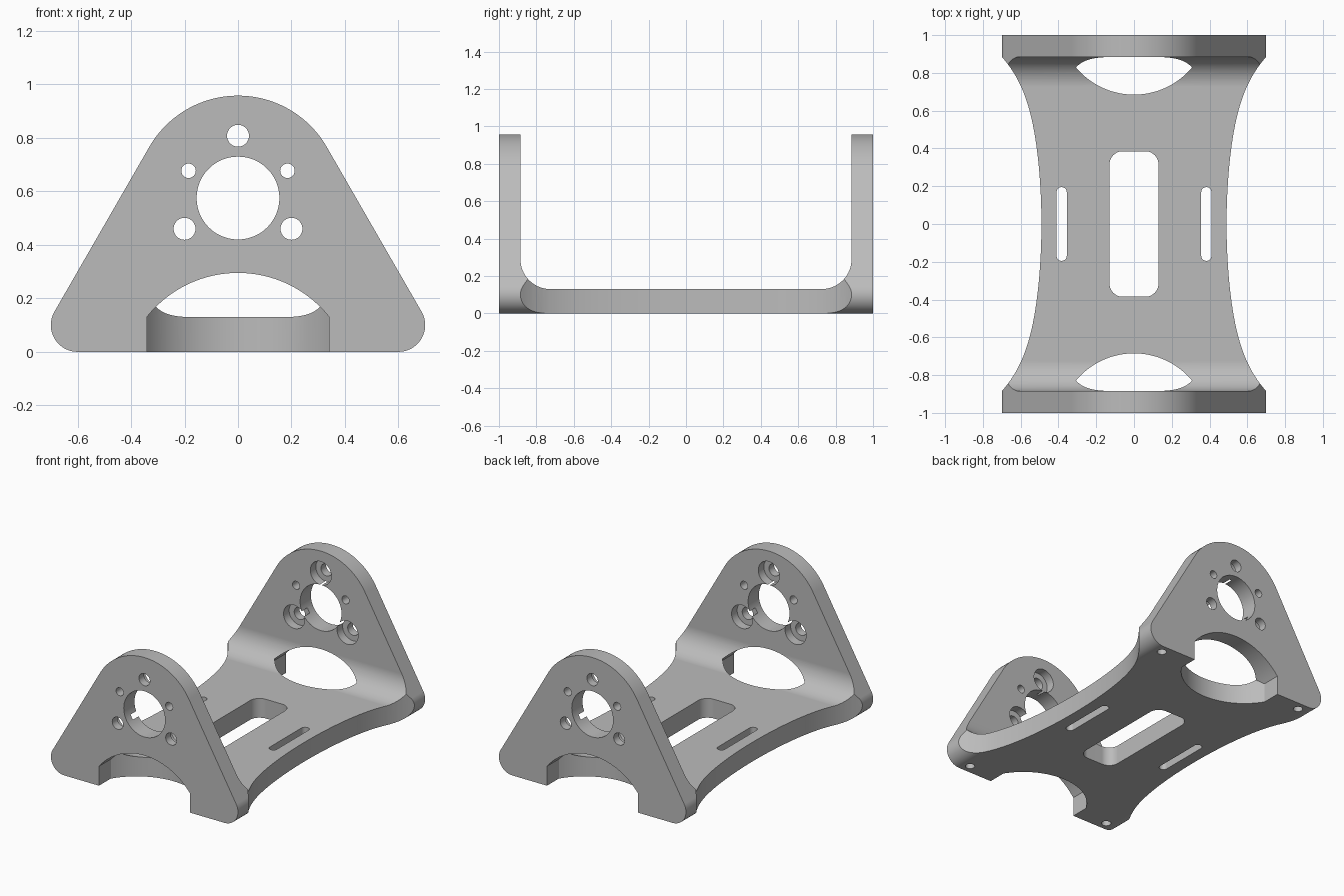
import bpy
import bmesh
from math import sin, cos, radians, sqrt
from mathutils import Vector

cube = bpy.data.objects.get("Cube")
if cube:
    bpy.data.objects.remove(cube, do_unlink=True)

grey = bpy.data.materials.new("plain_grey")
grey.use_nodes = True
colour = (0.5, 0.5, 0.5, 1)
grey.diffuse_color = colour
grey.node_tree.nodes["Principled BSDF"].inputs["Base Color"].default_value = colour

# Where profile coordinates (u, v) and depth w go for each extrusion axis
PLACE = {
    "x": lambda u, v, w: (w, u, v),
    "y": lambda u, v, w: (u, w, v),
    "z": lambda u, v, w: (u, v, w),
}


def prism(name, points, axis, low, high):
    """Extrude a closed profile along an axis."""
    bm = bmesh.new()
    face = bm.faces.new([bm.verts.new(PLACE[axis](u, v, low)) for u, v in points])
    side = bmesh.ops.extrude_face_region(bm, geom=[face])["geom"]
    offset = Vector(PLACE[axis](0, 0, high - low))
    bmesh.ops.translate(bm, vec=offset, verts=[g for g in side if isinstance(g, bmesh.types.BMVert)])
    bmesh.ops.recalc_face_normals(bm, faces=bm.faces)
    mesh = bpy.data.meshes.new(name)
    bm.to_mesh(mesh)
    bm.free()
    obj = bpy.data.objects.new(name, mesh)
    mesh.materials.append(grey)
    bpy.context.collection.objects.link(obj)
    return obj


def arc(cu, cv, r, start, end, steps=24):
    angles = [radians(start + (end - start) * i / steps) for i in range(steps + 1)]
    return [(cu + r * cos(a), cv + r * sin(a)) for a in angles]


def circle(cu, cv, r, steps=48):
    return arc(cu, cv, r, 0, 360, steps)[:-1]


def rounded_slot(cx, half_x, half_y, r):
    """Rectangle with rounded corners; the tiny inset keeps full ends clean."""
    dx, dy = max(half_x - r, 0.0005), half_y - r
    corners = [(dx, dy), (-dx, dy), (-dx, -dy), (dx, -dy)]
    points = []
    for i, (x, y) in enumerate(corners):
        points += arc(cx + x, y, r, 90 * i, 90 * i + 90, 12)
    return points


def combine(target, tool, operation):
    """Apply a boolean and discard the tool."""
    mod = target.modifiers.new("shape", "BOOLEAN")
    mod.operation, mod.solver, mod.object = operation, "EXACT", tool
    bpy.context.view_layer.objects.active = target
    bpy.ops.object.modifier_apply(modifier=mod.name)
    bpy.data.objects.remove(tool, do_unlink=True)


def mirrored(half):
    return half + [(-u, v) for u, v in reversed(half)]


# U-shaped side profile with inner fillets
INNER, FLOOR, FILLET = 0.885, 0.13, 0.16
u_half = [(1, -0.1), (1, 1.1), (INNER, 1.1)]
u_half += arc(INNER - FILLET, FLOOR + FILLET, FILLET, 0, -90)
bracket = prism("bracket", mirrored(u_half), "x", -0.9, 0.9)

# Rounded triangular outline seen from the front
triangle_half = arc(0.6, 0.1, 0.1, -90, 30) + arc(0, 0.575, 0.383, 30, 88, 30)
combine(bracket, prism("triangle", mirrored(triangle_half), "y", -1.2, 1.2), "INTERSECT")

# Waisted outline seen from above
waist = []
for i in range(-30, 31):
    y = INNER * i / 30
    waist.append((0.49 + 0.15 * y ** 2 + 0.192 * y ** 6, y))
plan_half = [(0.8, -1.1), (0.8, -INNER)] + waist + [(0.8, INNER), (0.8, 1.1)]
combine(bracket, prism("waist", mirrored(plan_half), "z", -0.3, 1.3), "INTERSECT")

# Arched openings through the foot of each end plate
HALF = 0.34
arch_r, arch_z = 0.435, -0.14
bow_r, bow_y = 0.4, 1.085
arch_half = [(HALF, -0.2)]
for i in range(25):
    x = HALF * (1 - i / 24.5)
    arch_half.append((x, arch_z + sqrt(arch_r ** 2 - x ** 2)))
for side in (-1, 1):
    bow_half = [(HALF, side * 1.1)]
    for i in range(25):
        x = HALF * (1 - i / 24.5)
        bow_half.append((x, side * (bow_y - sqrt(bow_r ** 2 - x ** 2))))
    opening = prism("opening", mirrored(bow_half), "z", -0.1, 0.6)
    low, high = sorted((side * 0.4, side * 1.3))
    combine(opening, prism("arch", mirrored(arch_half), "y", low, high), "INTERSECT")
    combine(bracket, opening, "DIFFERENCE")

# Large bore and small pin holes through both plates
holes = [(0, 0.575, 0.155), (0.185, 0.677, 0.027), (-0.185, 0.677, 0.027)]
bolts = [(0, 0.808), (0.2, 0.46), (-0.2, 0.46)]
holes += [(x, z, 0.041) for x, z in bolts]
for x, z, r in holes:
    combine(bracket, prism("hole", circle(x, z, r), "y", -1.2, 1.2), "DIFFERENCE")

# Counterbores on the inner faces
for x, z in bolts:
    combine(bracket, prism("counterbore", circle(x, z, 0.079), "y", -0.945, 0.945), "DIFFERENCE")

# Slots in the floor
for cx, half_x, half_y, r in [(0, 0.13, 0.385, 0.07), (0.383, 0.027, 0.195, 0.0265), (-0.383, 0.027, 0.195, 0.0265)]:
    combine(bracket, prism("slot", rounded_slot(cx, half_x, half_y, r), "z", -0.1, 0.3), "DIFFERENCE")

# Blind mounting holes underneath the corners
for x in (-0.56, 0.56):
    for y in (-0.94, 0.94):
        combine(bracket, prism("foot_hole", circle(x, y, 0.03, 32), "z", -0.1, 0.2), "DIFFERENCE")

# Smooth curved walls, keep crisp edges
bpy.ops.object.select_all(action="DESELECT")
bracket.select_set(True)
bpy.context.view_layer.objects.active = bracket
bpy.ops.object.shade_smooth_by_angle(angle=radians(25))
weighted = bracket.modifiers.new("even_shading", "WEIGHTED_NORMAL")
weighted.keep_sharp = True
